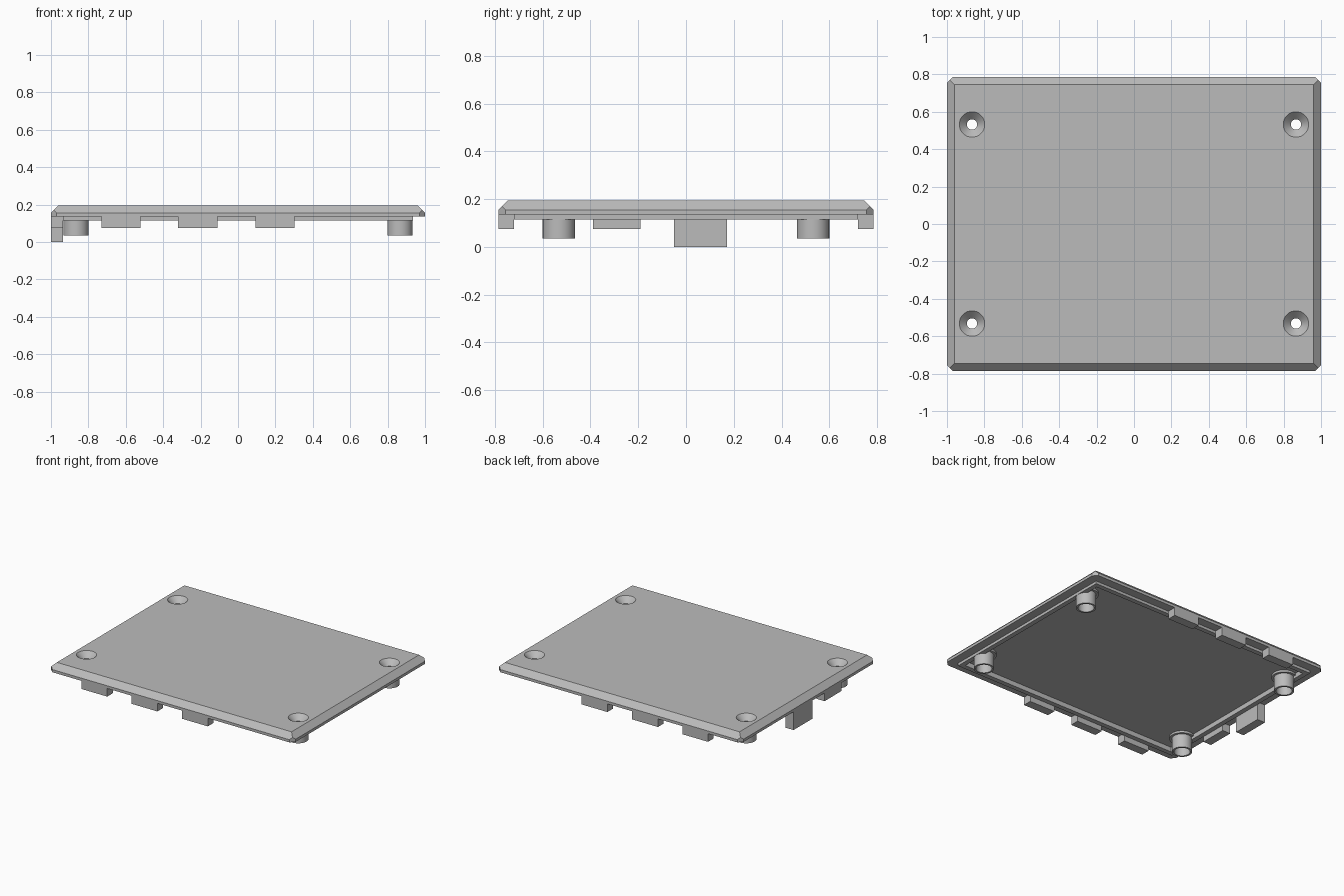
import bpy
import bmesh
import math
from mathutils import Vector

cube = bpy.data.objects.get("Cube")
if cube:
    bpy.data.objects.remove(cube, do_unlink=True)

# Single grey plastic
GREY = (0.5, 0.5, 0.5, 1.0)
plastic = bpy.data.materials.new("grey_plastic")
plastic.use_nodes = True
plastic.diffuse_color = GREY
plastic.node_tree.nodes["Principled BSDF"].inputs["Base Color"].default_value = GREY

HX, HY = 1.0, 0.785                 # plate half sizes
LIP, POCKET = 0.065, 0.1            # insets of the lip's outer and inner walls
RIM_Z, LIP_Z, CEILING_Z = 0.135, 0.115, 0.15
EDGE_Z, TOP_Z, BEVEL, CORNER = 0.155, 0.195, 0.04, 0.03
POST_X, POST_Y, POST_R = 0.866, 0.532, 0.068
SIDES = 32


def add_object(name, bm):
    bmesh.ops.recalc_face_normals(bm, faces=bm.faces)
    mesh = bpy.data.meshes.new(name)
    bm.to_mesh(mesh)
    bm.free()
    mesh.materials.append(plastic)
    obj = bpy.data.objects.new(name, mesh)
    bpy.context.collection.objects.link(obj)
    return obj


def bridge(bm, loops):
    """Join successive loops of equal length with quads."""
    for a, b in zip(loops, loops[1:]):
        n = len(a)
        for i in range(n):
            j = (i + 1) % n
            bm.faces.new((a[i], a[j], b[j], b[i]))


def box(name, x, y, z):
    bm = bmesh.new()
    bmesh.ops.create_cube(bm, size=1)
    for v in bm.verts:
        v.co = [r[0] if c < 0 else r[1] for c, r in zip(v.co, (x, y, z))]
    return add_object(name, bm)


def lathe(name, profile, x, y):
    bm = bmesh.new()
    loops = []
    for r, z in profile:
        angles = [2 * math.pi * i / SIDES for i in range(SIDES)]
        loops.append([bm.verts.new((x + r * math.cos(a), y + r * math.sin(a), z))
                      for a in angles])
    bridge(bm, loops)
    return bm, loops


# Cover plate: pocket ceiling, lip, rim, edge and bevelled top as stacked rectangles
bm = bmesh.new()
steps = [(POCKET, CEILING_Z), (POCKET, LIP_Z), (LIP, LIP_Z), (LIP, RIM_Z),
         (0, RIM_Z), (0, EDGE_Z), (BEVEL, TOP_Z)]
loops = [[bm.verts.new((sx * (HX - d), sy * (HY - d), z))
          for sx, sy in ((-1, -1), (1, -1), (1, 1), (-1, 1))] for d, z in steps]
bridge(bm, loops)
bm.faces.new(loops[0])
bm.faces.new(loops[-1])

# Clip the four upright corners
for sx in (-1, 1):
    for sy in (-1, 1):
        cut = bmesh.ops.bisect_plane(
            bm, geom=bm.verts[:] + bm.edges[:] + bm.faces[:],
            plane_co=Vector((sx * (HX - CORNER), sy * HY, 0)),
            plane_no=Vector((sx, sy, 0)), clear_outer=True)
        edges = [e for e in cut["geom_cut"] if isinstance(e, bmesh.types.BMEdge)]
        bmesh.ops.holes_fill(bm, edges=edges, sides=0)
plate = add_object("cover_plate", bm)

# Screw posts with countersunk tops, and matching holes through the plate
post_profile = [(POST_R, TOP_Z), (0.028, EDGE_Z), (0.028, 0.12), (0.054, 0.12),
                (0.054, 0.035), (POST_R, 0.035), (POST_R, RIM_Z),
                (0.085, RIM_Z), (0.085, CEILING_Z)]
cutters = []
for sx, side in ((-1, "right"), (1, "left")):
    for sy, end in ((-1, "front"), (1, "back")):
        x, y = sx * POST_X, sy * POST_Y
        bm, _ = lathe("post", post_profile, x, y)
        post = add_object(f"{end}_{side}_screw_post", bm)
        # Orient the open shell outwards: the hollow bottom ring must face down
        ring = min(post.data.polygons, key=lambda p: p.center.z)
        if ring.normal.z > 0:
            post.data.flip_normals()
        bpy.ops.object.select_all(action="DESELECT")
        post.select_set(True)
        bpy.context.view_layer.objects.active = post
        bpy.ops.object.shade_smooth_by_angle(angle=math.radians(30))

        bm, ends = lathe("cutter", [(POST_R, 0), (POST_R, 0.3)], x, y)
        for loop in ends:
            bm.faces.new(loop)
        cutter = add_object("hole_cutter", bm)
        cutter.hide_render = True
        cutters.append(cutter)
        mod = plate.modifiers.new("hole", "BOOLEAN")
        mod.operation = "DIFFERENCE"
        mod.solver = "EXACT"
        mod.object = cutter

bpy.context.view_layer.update()
holed = bpy.data.meshes.new_from_object(
    plate.evaluated_get(bpy.context.evaluated_depsgraph_get()))
plate.modifiers.clear()
plate.data = holed
for cutter in cutters:
    bpy.data.objects.remove(cutter, do_unlink=True)

# Three tabs along the front and back edges
TAB_TOP = 0.14
for i, x in enumerate((-0.73, -0.32, 0.093)):
    for sy, end in ((-1, "front"), (1, "back")):
        ys = sorted((sy * HY, sy * (HY - LIP)))
        box(f"{end}_tab_{i + 1}", (x, x + 0.21), ys, (0.075, TAB_TOP))

# Short and long tabs on the right edge
box("right_short_tab", (-HX, LIP - HX), (-0.39, -0.19), (0.075, TAB_TOP))
box("right_long_tab", (-HX, LIP - HX), (-0.05, 0.172), (0, TAB_TOP))
